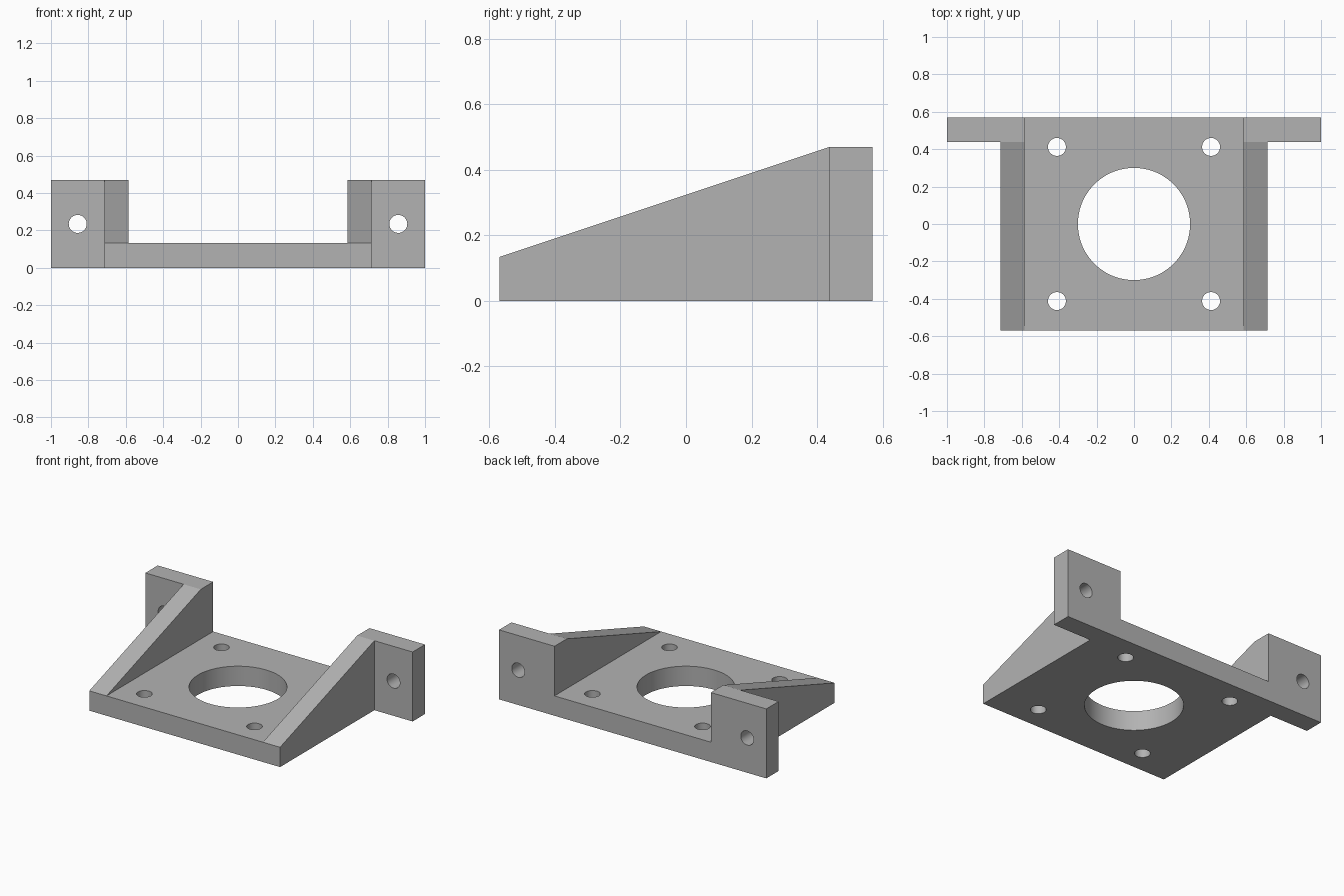
import bpy, bmesh, math

cube = bpy.data.objects.get("Cube")
if cube:
    bpy.data.objects.remove(cube, do_unlink=True)

# Main dimensions
HALF_W, HALF_D, THICK, HEIGHT = 0.714, 0.57, 0.134, 0.47
WALL_IN, EAR_FRONT = 0.585, 0.438

metal = bpy.data.materials.new("plain grey")
metal.use_nodes = True
grey = (0.45, 0.45, 0.45, 1)
metal.diffuse_color = grey
metal.node_tree.nodes["Principled BSDF"].inputs["Base Color"].default_value = grey


def prism(name, profile, x0, x1):
    """Extrude a (y, z) profile along x."""
    bm = bmesh.new()
    face = bm.faces.new([bm.verts.new((x0, y, z)) for y, z in profile])
    ext = bmesh.ops.extrude_face_region(bm, geom=[face])
    moved = [v for v in ext["geom"] if isinstance(v, bmesh.types.BMVert)]
    bmesh.ops.translate(bm, verts=moved, vec=(x1 - x0, 0, 0))
    bmesh.ops.recalc_face_normals(bm, faces=bm.faces)
    mesh = bpy.data.meshes.new(name)
    bm.to_mesh(mesh)
    bm.free()
    mesh.materials.append(metal)
    obj = bpy.data.objects.new(name, mesh)
    bpy.context.collection.objects.link(obj)
    return obj


def box(name, x0, x1, y0, y1, z1):
    return prism(name, [(y0, 0), (y1, 0), (y1, z1), (y0, z1)], x0, x1)


def drill(radius, location, sides, rotation=(0, 0, 0)):
    bpy.ops.mesh.primitive_cylinder_add(vertices=sides, radius=radius, depth=0.5,
                                        location=location, rotation=rotation)
    cutter = bpy.context.object
    cutter.data.materials.append(metal)
    return cutter


def combine(target, tool, operation):
    mod = target.modifiers.new(operation, 'BOOLEAN')
    mod.operation, mod.solver, mod.object = operation, 'EXACT', tool
    bpy.context.view_layer.update()
    with bpy.context.temp_override(object=target, active_object=target):
        bpy.ops.object.modifier_apply(modifier=mod.name)
    bpy.data.objects.remove(tool, do_unlink=True)


# Base plate
bracket = box("mounting_bracket", -HALF_W, HALF_W, -HALF_D, HALF_D, THICK)

# Sloped side walls and rear mounting ears
slope = [(-HALF_D, 0), (HALF_D, 0), (HALF_D, HEIGHT), (EAR_FRONT, HEIGHT), (-HALF_D, THICK)]
for side in (-1, 1):
    combine(bracket, prism("side_wall", slope, side * WALL_IN, side * HALF_W), 'UNION')
    combine(bracket, box("ear", side * HALF_W, side, EAR_FRONT, HALF_D, HEIGHT), 'UNION')

# Central bore, four plate holes and one hole through each ear
combine(bracket, drill(0.3, (0, 0, THICK / 2), 96), 'DIFFERENCE')
for side in (-1, 1):
    for end in (-1, 1):
        combine(bracket, drill(0.048, (side * 0.412, end * 0.412, THICK / 2), 48), 'DIFFERENCE')
    combine(bracket, drill(0.048, (side * 0.857, 0.5, HEIGHT / 2), 48, (math.pi / 2, 0, 0)),
            'DIFFERENCE')

# Merge coplanar faces left at the joins
bm = bmesh.new()
bm.from_mesh(bracket.data)
bmesh.ops.remove_doubles(bm, verts=bm.verts, dist=0.0001)
bmesh.ops.dissolve_limit(bm, angle_limit=math.radians(0.5), verts=bm.verts, edges=bm.edges)
bm.to_mesh(bracket.data)
bm.free()

# Smooth hole walls with crisp outer edges
bpy.ops.object.select_all(action='DESELECT')
bracket.select_set(True)
bpy.context.view_layer.objects.active = bracket
bpy.ops.object.shade_smooth_by_angle(angle=math.radians(15))
